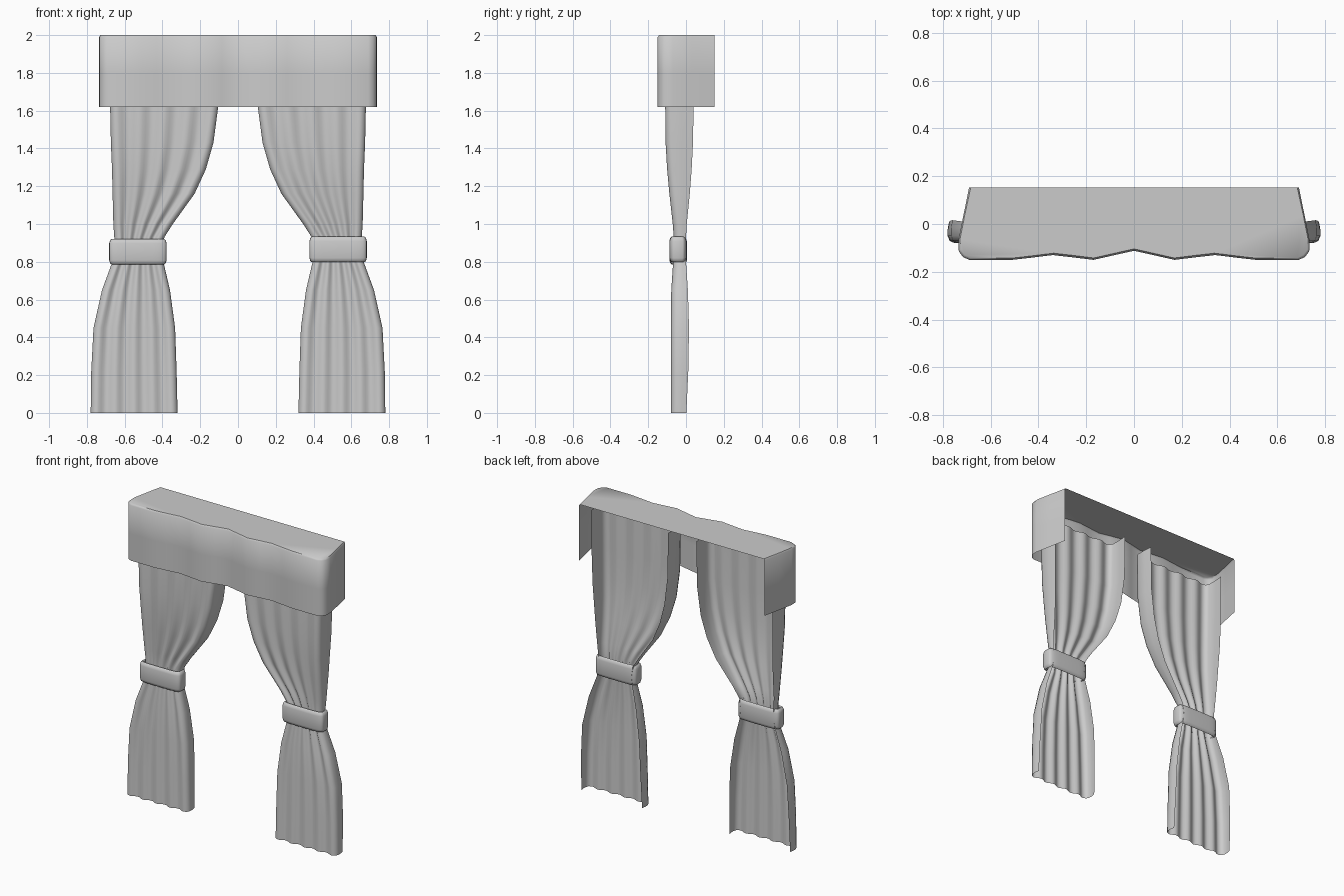
import bpy, bmesh, math

if "Cube" in bpy.data.objects:
    bpy.data.objects.remove(bpy.data.objects["Cube"])


def lerp_table(table, z):
    # smooth interpolation of rows keyed on falling z
    for a, b in zip(table, table[1:]):
        if a[0] >= z >= b[0]:
            t = (a[0] - z) / (a[0] - b[0])
            return [p + (q - p) * t for p, q in zip(a[1:], b[1:])]
    return table[-1][1:]


def loft(name, rows, closed=False, cap_last=False):
    bm = bmesh.new()
    vs = [[bm.verts.new(p) for p in row] for row in rows]
    n = len(rows[0])
    for a, b in zip(vs, vs[1:]):
        for i in range(n if closed else n - 1):
            j = (i + 1) % n
            bm.faces.new((a[i], a[j], b[j], b[i]))
    if cap_last:
        bm.faces.new(vs[-1])
    bmesh.ops.recalc_face_normals(bm, faces=bm.faces)
    mesh = bpy.data.meshes.new(name)
    bm.to_mesh(mesh)
    bm.free()
    ob = bpy.data.objects.new(name, mesh)
    bpy.context.collection.objects.link(ob)
    bpy.ops.object.select_all(action='DESELECT')
    ob.select_set(True)
    bpy.context.view_layer.objects.active = ob
    bpy.ops.object.shade_smooth_by_angle(angle=math.radians(50))
    return ob


# valance: open back and bottom, wavy front, closed top
half = [(0.69, 0.152), (0.715, 0.03), (0.735, -0.07), (0.733, -0.115),
        (0.715, -0.138), (0.69, -0.15), (0.51, -0.15), (0.43, -0.141),
        (0.34, -0.13), (0.26, -0.139), (0.17, -0.15), (0.085, -0.131)]
plan = half + [(0, -0.112)] + [(-x, y) for x, y in reversed(half)]
rows = [[(x, y, z) for x, y in plan] for z in (1.62, 1.8, 1.99)]
rows.append([(x * 0.99, y if y > 0.1 else y + 0.008, 2.0) for x, y in plan])
loft("valance", rows, cap_last=True)

# curtain profile: z, inner x, outer x, front y, back y
PROFILE = [
    (1.92, 0.10, 0.68, -0.11, 0.04), (1.62, 0.105, 0.677, -0.11, 0.04),
    (1.43, 0.13, 0.673, -0.108, 0.037), (1.29, 0.17, 0.667, -0.10, 0.03),
    (1.16, 0.23, 0.664, -0.088, 0.02), (1.0, 0.345, 0.66, -0.07, 0.004),
    (0.93, 0.39, 0.655, -0.065, 0.0), (0.86, 0.40, 0.655, -0.065, 0.0),
    (0.80, 0.395, 0.665, -0.068, 0.0), (0.65, 0.36, 0.72, -0.078, 0.01),
    (0.45, 0.333, 0.765, -0.08, 0.016), (0.22, 0.325, 0.777, -0.08, 0.012),
    (0.0, 0.32, 0.78, -0.08, 0.002)]


def curtain_row(z, side):
    xi, xo, yf, yb = lerp_table(PROFILE, z)
    w, r = xo - xi, 0.03
    pts = [(xi + 0.005, yb), (xi, (yb + yf + r) / 2), (xi, yf + r),
           (xi + 0.3 * r, yf + 0.3 * r)]
    n = 32
    for i in range(n + 1):
        u = i / n
        fold = 0.009 * (1 - math.cos(u * 8 * math.pi))
        pts.append((xi + r + (w - 2 * r) * u, yf + fold))
    pts += [(xo - 0.3 * r, yf + 0.3 * r), (xo, yf + r),
            (xo, (yb + yf + r) / 2), (xo - 0.005, yb)]
    return [(side * x, y, z) for x, y in pts]


# tie-back band: rounded ring around the gathered cloth
def tieback_row(z, inset, side):
    hx, hy, n, e = 0.152 - inset, 0.046 - inset, 32, 0.4
    row = []
    for i in range(n):
        a = 2 * math.pi * i / n
        c, s = math.cos(a), math.sin(a)
        row.append((side * (0.53 + hx * math.copysign(abs(c) ** e, c)),
                    -0.042 + hy * math.copysign(abs(s) ** e, s), z))
    return row


for side, label, dz in ((1, "right", 0.0), (-1, "left", -0.012)):
    loft(label + "_curtain", [curtain_row(p[0], side) for p in PROFILE])
    band = [(0.806, 0.02), (0.798, 0.013), (0.803, 0.005), (0.82, 0.0),
            (0.865, 0.0), (0.91, 0.0), (0.927, 0.005), (0.933, 0.013), (0.925, 0.02)]
    loft(label + "_tieback", [tieback_row(z + dz, k, side) for z, k in band], closed=True)
